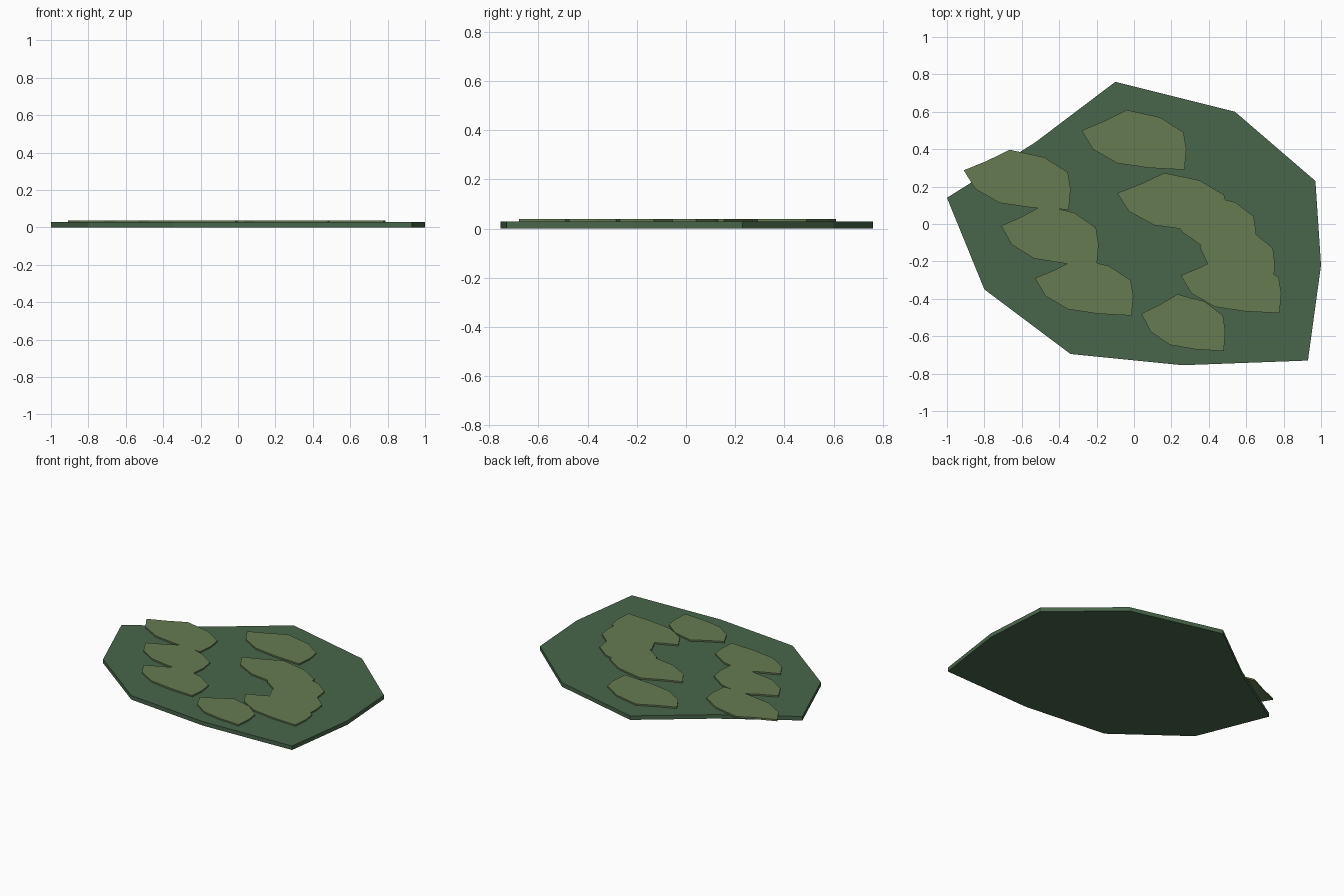
import bpy, bmesh

if "Cube" in bpy.data.objects:
    bpy.data.objects.remove(bpy.data.objects["Cube"])

BASE_TOP = 0.028
PATCH_LOW, PATCH_TOP = 0.026, 0.038


def material(name, rgb):
    m = bpy.data.materials.new(name)
    m.diffuse_color = (*rgb, 1)
    m.use_nodes = True
    m.node_tree.nodes["Principled BSDF"].inputs["Base Color"].default_value = m.diffuse_color
    return m


def slab(name, outline, z0, z1, mat):
    """Flat prism from a 2D outline."""
    bm = bmesh.new()
    face = bm.faces.new([bm.verts.new((x, y, z0)) for x, y in outline])
    ext = bmesh.ops.extrude_face_region(bm, geom=[face])
    for v in ext["geom"]:
        if isinstance(v, bmesh.types.BMVert):
            v.co.z = z1
    bmesh.ops.recalc_face_normals(bm, faces=bm.faces)
    me = bpy.data.meshes.new(name)
    bm.to_mesh(me)
    bm.free()
    me.materials.append(mat)
    ob = bpy.data.objects.new(name, me)
    bpy.context.collection.objects.link(ob)
    return ob


dark = material("dark_green", (0.065, 0.133, 0.069))
light = material("moss_green", (0.133, 0.198, 0.084))

# Ground slab
slab("ground_slab", [(-1, .14), (-.53, .435), (-.10, .76), (.54, .60), (.97, .23),
                     (1, -.22), (.93, -.73), (.26, -.755), (-.34, -.695), (-.80, -.35)],
     0, BASE_TOP, dark)

# Leaf-shaped patch, measured from its left tip
PATCH = [(0, 0), (.12, .05), (.24, .11), (.42, .07), (.545, -.01),
         (.56, -.10), (.55, -.21), (.36, -.20), (.19, -.175), (.06, -.10)]

# Groups of overlapping patches: tip x, tip y, scale x, scale y
GROUPS = {
    "moss_back": [(-.28, .50, 1, 1)],
    "moss_left": [(-.91, .287, 1.02, 1), (-.71, -.01, .93, 1), (-.53, -.29, .94, .95)],
    "moss_right": [(-.09, .165, 1.05, .98), (.21, .05, .79, .94), (.35, -.12, .72, .93),
                   (.25, -.275, .96, .96), (.04, -.48, .80, .95)],
}

for name, patches in GROUPS.items():
    parts = [slab(name, [(tx + x * sx, ty + y * sy) for x, y in PATCH],
                  PATCH_LOW, PATCH_TOP, light) for tx, ty, sx, sy in patches]
    # Merge overlapping patches into one outline
    main = parts[0]
    for other in parts[1:]:
        mod = main.modifiers.new("merge", "BOOLEAN")
        mod.operation = "UNION"
        mod.solver = "EXACT"
        mod.object = other
        bpy.context.view_layer.objects.active = main
        bpy.ops.object.modifier_apply(modifier=mod.name)
        bpy.data.objects.remove(other)
